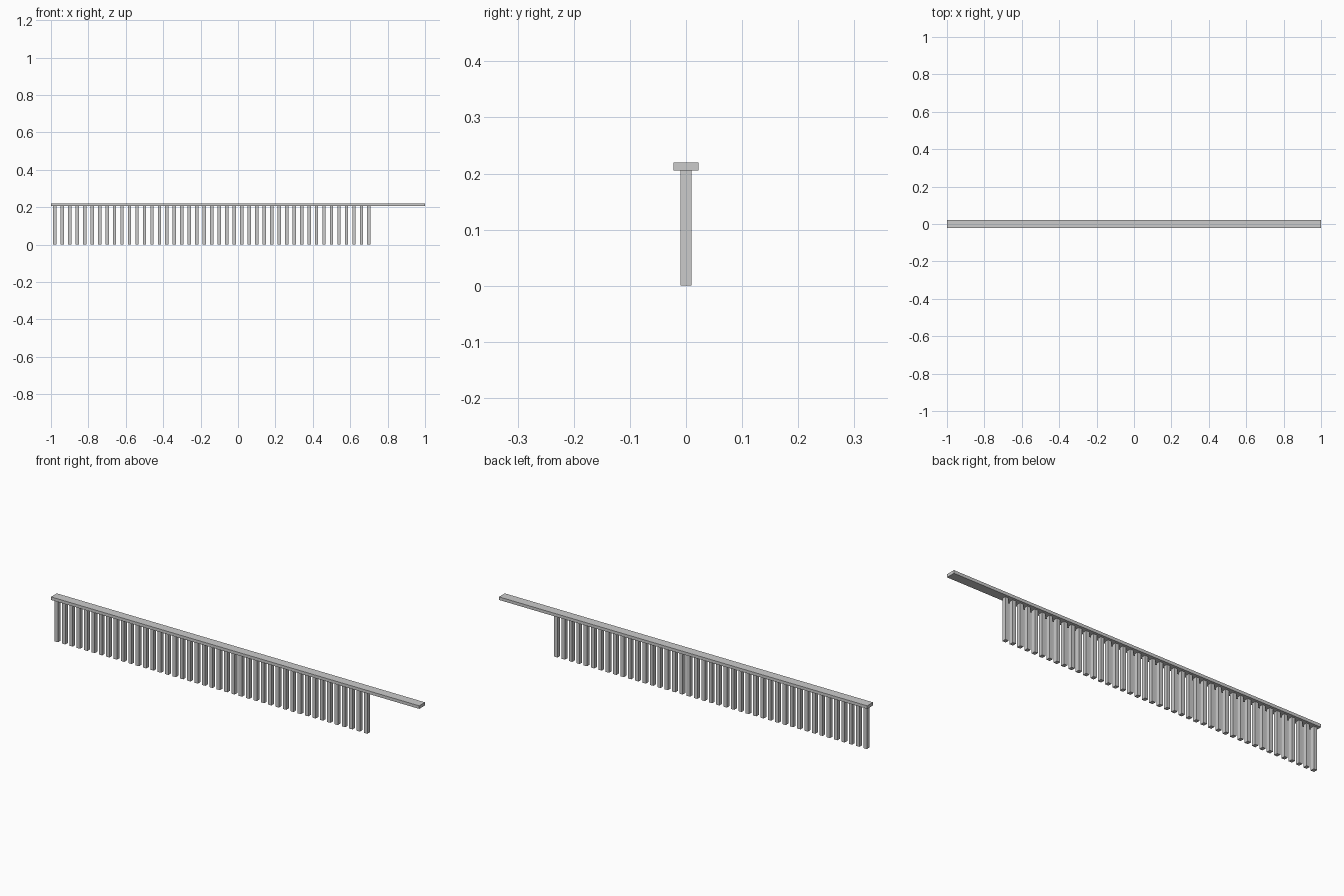
import bpy, bmesh
from mathutils import Matrix, Vector

if "Cube" in bpy.data.objects:
    bpy.data.objects.remove(bpy.data.objects["Cube"])


def box(bm, x, z0, z1, sx, sy):
    m = Matrix.Translation((x, 0, (z0 + z1) / 2)) @ Matrix.Diagonal(Vector((sx, sy, z1 - z0, 1)))
    bmesh.ops.create_cube(bm, size=1, matrix=m)


def finish(bm, name):
    me = bpy.data.meshes.new(name)
    bm.to_mesh(me)
    bm.free()
    ob = bpy.data.objects.new(name, me)
    bpy.context.collection.objects.link(ob)
    return ob


# Flat top rail
bm = bmesh.new()
box(bm, 0, 0.205, 0.22, 2.0, 0.045)
finish(bm, "top_rail")

# Evenly spaced upright slats, stopping short of the right end
bm = bmesh.new()
box(bm, -0.98, 0, 0.205, 0.018, 0.02)
slats = finish(bm, "slats")
arr = slats.modifiers.new("repeat", 'ARRAY')
arr.count = 43
arr.use_relative_offset = False
arr.use_constant_offset = True
arr.constant_offset_displace = (0.04, 0, 0)
